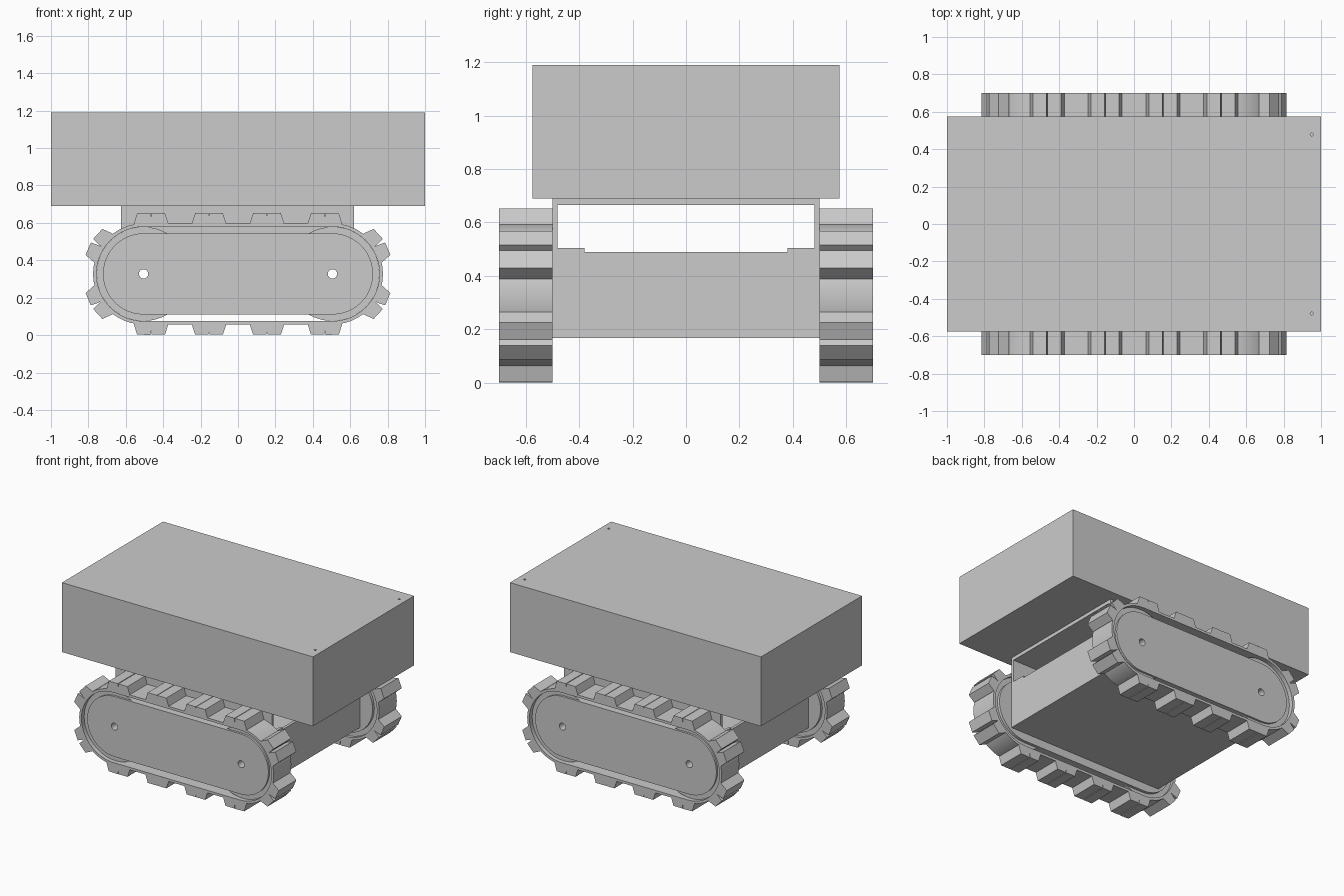
import bpy, bmesh, math
from mathutils import Matrix

if "Cube" in bpy.data.objects:
    bpy.data.objects.remove(bpy.data.objects["Cube"], do_unlink=True)

grey = bpy.data.materials.new("light grey")
grey.use_nodes = True
grey.diffuse_color = (0.6, 0.6, 0.6, 1)
grey.node_tree.nodes["Principled BSDF"].inputs["Base Color"].default_value = (0.6, 0.6, 0.6, 1)

AXLE_X, AXLE_Z = 0.505, 0.327
BELT_R, TIP = 0.27, 0.325
TRACK_IN, TRACK_OUT = 0.5, 0.7


def finish(name, bm, smooth=False):
    bmesh.ops.recalc_face_normals(bm, faces=bm.faces)
    mesh = bpy.data.meshes.new(name)
    bm.to_mesh(mesh)
    bm.free()
    mesh.materials.append(grey)
    ob = bpy.data.objects.new(name, mesh)
    bpy.context.collection.objects.link(ob)
    if smooth:
        bpy.ops.object.select_all(action='DESELECT')
        ob.select_set(True)
        bpy.context.view_layer.objects.active = ob
        bpy.ops.object.shade_smooth_by_angle(angle=math.radians(25))
    return ob


def box(name, x0, x1, y0, y1, z0, z1):
    bm = bmesh.new()
    bmesh.ops.create_cube(bm, size=1)
    for v in bm.verts:
        v.co = ((x0, x1)[v.co.x > 0], (y0, y1)[v.co.y > 0], (z0, z1)[v.co.z > 0])
    return finish(name, bm)


def rod(name, x, y0, y1, z, r, axis='Y', segments=48, smooth=False):
    """Cylinder along y, or along z when axis is Z (y0, y1 then span z)."""
    bm = bmesh.new()
    bmesh.ops.create_cone(bm, cap_ends=True, segments=segments, radius1=r, radius2=r, depth=y1 - y0)
    mid = (y0 + y1) / 2
    if axis == 'Y':
        bm.transform(Matrix.Translation((x, mid, z)) @ Matrix.Rotation(math.pi / 2, 4, 'X'))
    else:
        bm.transform(Matrix.Translation((x, z, mid)))
    return finish(name, bm, smooth)


def cut(ob, cutters):
    for c in cutters:
        mod = ob.modifiers.new("cut", 'BOOLEAN')
        mod.operation, mod.solver, mod.object = 'DIFFERENCE', 'EXACT', c
    dg = bpy.context.evaluated_depsgraph_get()
    mesh = bpy.data.meshes.new_from_object(ob.evaluated_get(dg))
    ob.modifiers.clear()
    ob.data = mesh
    for c in cutters:
        bpy.data.objects.remove(c, do_unlink=True)


def axle_cutters(y0=-1, y1=1):
    return [rod("cutter", sx * AXLE_X, y0, y1, AXLE_Z, 0.025, segments=24) for sx in (-1, 1)]


def stadium(r, n=24):
    pts = []
    for sx, start in ((1, -90), (-1, 90)):
        for i in range(n + 1):
            a = math.radians(start + 180 * i / n)
            pts.append((sx * AXLE_X + r * math.cos(a), AXLE_Z + r * math.sin(a)))
    return pts


def add_prism(bm, pts, y0, y1):
    face = bm.faces.new([bm.verts.new((x, y0, z)) for x, z in pts])
    new = bmesh.ops.extrude_face_region(bm, geom=[face], use_keep_orig=True)["geom"]
    for v in new:
        if isinstance(v, bmesh.types.BMVert):
            v.co.y = y1


def path_frame(s):
    """Roller centre point and outward angle at distance s along the belt."""
    straight, arc = 2 * AXLE_X, math.pi * BELT_R
    half = straight + arc
    turn = math.pi if s % (2 * half) >= half else 0
    s = s % half
    if s < straight:
        x, a = s - AXLE_X, math.pi / 2
    else:
        x, a = AXLE_X, math.pi / 2 - (s - straight) / BELT_R
    return (-x if turn else x), a + turn


def half_tooth(s, side):
    x, a = path_frame(s + side * 0.046)
    shape = ((-0.046, BELT_R - 0.012), (-0.046, TIP - 0.03), (-0.044, TIP),
             (0.028, TIP), (0.046, BELT_R), (0.046, BELT_R - 0.012))
    pts = []
    for t, r in shape:
        t *= side
        pts.append((x + r * math.cos(a) + t * math.sin(a),
                    AXLE_Z + r * math.sin(a) - t * math.cos(a)))
    return pts


# Upper cargo box with two blind holes on the deck
cargo = box("cargo_box", -1, 1, -0.575, 0.575, 0.69, 1.19)
cut(cargo, [rod("cutter", 0.95, 1.1, 1.3, y, 0.008, 'Z', 16) for y in (-0.478, 0.478)])

# Hollow chassis, open at both ends above the tub
chassis = box("chassis", -0.625, 0.62, -0.5, 0.5, 0.168, 0.69)
cut(chassis, [box("cutter", -0.605, 0.60, -0.48, 0.48, 0.19, 0.665),
              box("cutter", -1, 1, -0.48, 0.48, 0.505, 0.665),
              box("cutter", -1, 1, -0.38, 0.38, 0.49, 0.6)] + axle_cutters())

for side, label in ((-1, "front"), (1, "back")):
    y_in, y_out = side * TRACK_IN, side * TRACK_OUT

    # Belt loop
    bm = bmesh.new()
    rings = [[bm.verts.new((x, y, z)) for x, z in stadium(r)]
             for r, y in ((BELT_R, y_in), (BELT_R, y_out), (0.252, y_out), (0.252, y_in))]
    count = len(rings[0])
    for k in range(4):
        a, b = rings[k], rings[(k + 1) % 4]
        for i in range(count):
            j = (i + 1) % count
            bm.faces.new((a[i], a[j], b[j], b[i]))
    finish(label + "_track_belt", bm, True)

    # Split tread blocks, evenly spaced round the loop
    bm = bmesh.new()
    pitch = (4 * AXLE_X + 2 * math.pi * BELT_R) / 12
    for i in range(12):
        s = AXLE_X + pitch * (i + 0.5)
        for half in (-1, 1):
            add_prism(bm, half_tooth(s, half), y_in, y_out)
    finish(label + "_track_treads", bm)

    # Rollers inside the belt
    for sx, end in ((-1, "right"), (1, "left")):
        lo, hi = sorted((side * 0.52, side * 0.67))
        wheel = rod(f"{label}_{end}_roller", sx * AXLE_X, lo, hi, AXLE_Z, 0.2515, smooth=True)
        cut(wheel, [rod("cutter", sx * AXLE_X, -1, 1, AXLE_Z, 0.025, segments=24)])

    # Side plate carrying the axles
    bm = bmesh.new()
    add_prism(bm, stadium(0.217), y_in, side * 0.685)
    plate = finish(label + "_track_plate", bm, True)
    cut(plate, axle_cutters())
